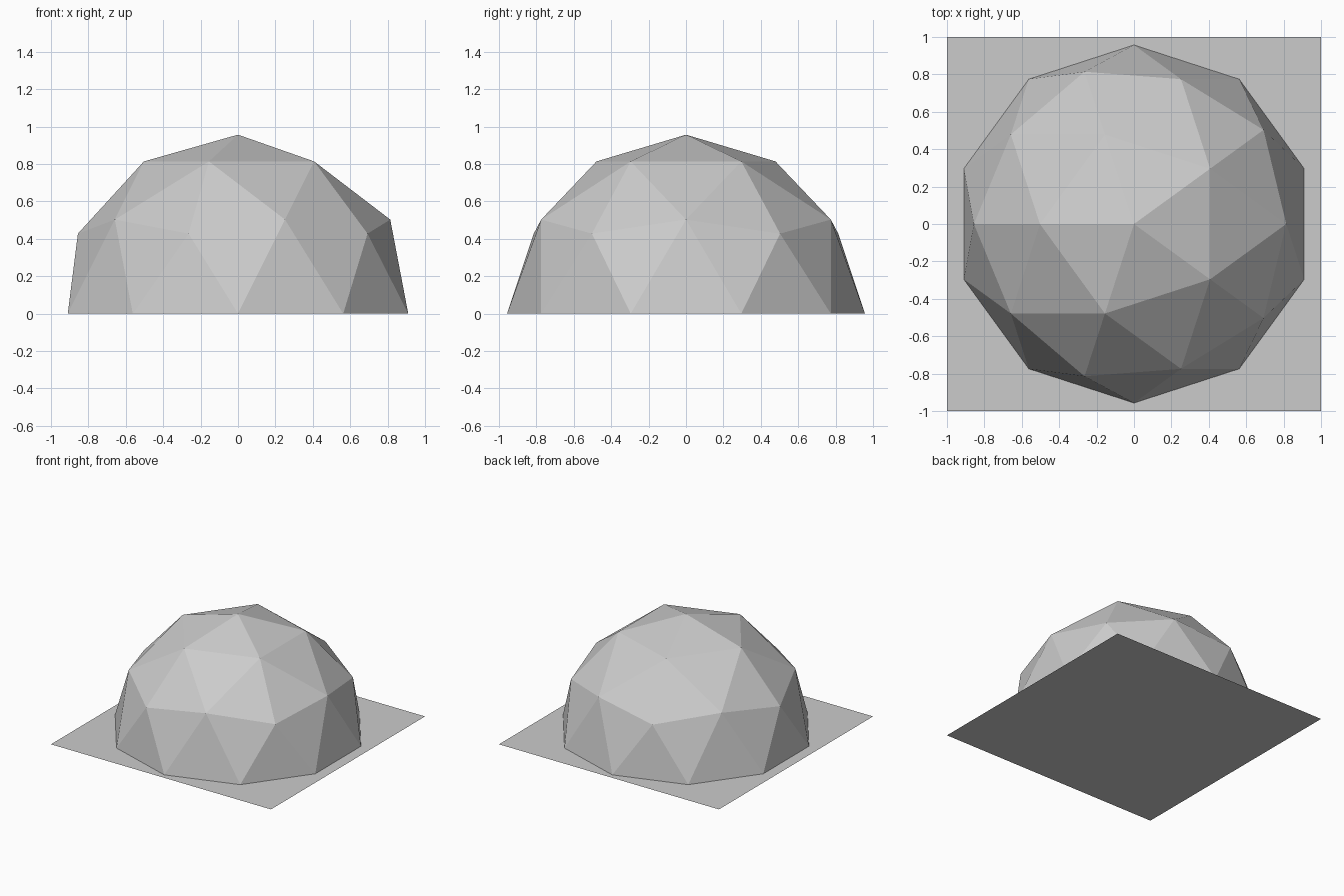
import bpy, bmesh, math
from mathutils import Matrix

if "Cube" in bpy.data.objects:
    bpy.data.objects.remove(bpy.data.objects["Cube"])


def add_object(name, bm):
    mesh = bpy.data.meshes.new(name)
    bm.to_mesh(mesh)
    bm.free()
    obj = bpy.data.objects.new(name, mesh)
    bpy.context.collection.objects.link(obj)
    return obj


# Flat square base sheet
bm = bmesh.new()
bmesh.ops.create_grid(bm, x_segments=1, y_segments=1, size=1.0)
add_object("ground_sheet", bm)

# Geodesic dome: upper half of a faceted icosphere, open underneath
bm = bmesh.new()
bmesh.ops.create_icosphere(bm, subdivisions=2, radius=0.957,
                           matrix=Matrix.Rotation(math.pi, 4, 'Z'))
lower = [v for v in bm.verts if v.co.z < -0.01]
bmesh.ops.delete(bm, geom=lower, context='VERTS')
for v in bm.verts:
    if abs(v.co.z) < 0.01:
        v.co.z = 0.0
add_object("geodesic_dome", bm)
